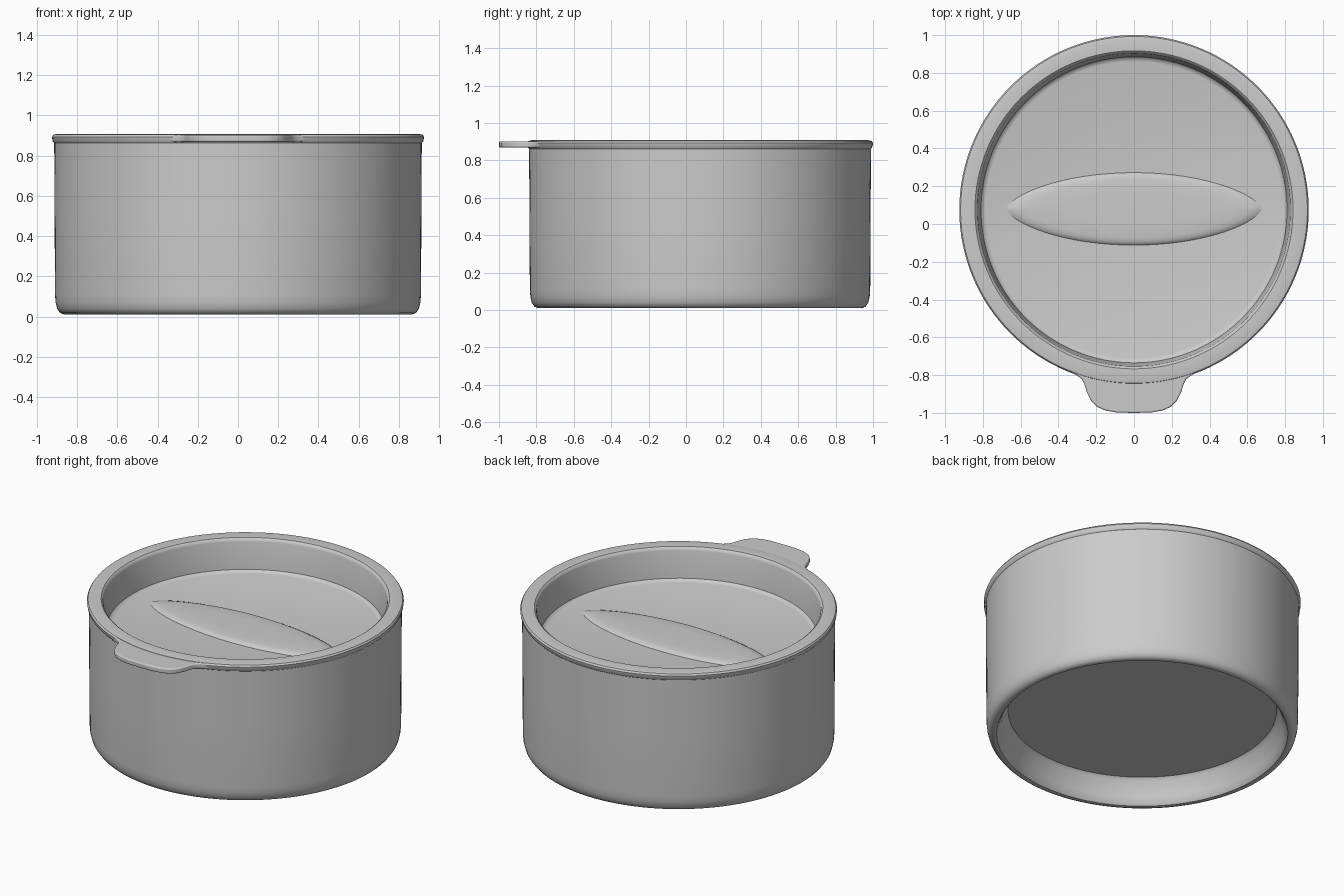
import bpy, bmesh, math

if "Cube" in bpy.data.objects:
    bpy.data.objects.remove(bpy.data.objects["Cube"])

CY = 0.075      # the round container sits behind the front tab
SEG = 128


def finish(name, bm, angle=35):
    bmesh.ops.recalc_face_normals(bm, faces=bm.faces)
    me = bpy.data.meshes.new(name)
    bm.to_mesh(me)
    bm.free()
    ob = bpy.data.objects.new(name, me)
    bpy.context.collection.objects.link(ob)
    bpy.ops.object.select_all(action='DESELECT')
    ob.select_set(True)
    bpy.context.view_layer.objects.active = ob
    bpy.ops.object.shade_smooth_by_angle(angle=math.radians(angle))
    return ob


def lathe(name, profile):
    """Spin an (r, z) profile around the container axis."""
    bm = bmesh.new()
    vs = [bm.verts.new((r, CY, z)) for r, z in profile]
    edges = [bm.edges.new(p) for p in zip(vs, vs[1:])]
    bmesh.ops.spin(bm, geom=vs + edges, cent=(0, CY, 0), axis=(0, 0, 1),
                   angle=math.tau, steps=SEG, use_duplicate=False)
    bmesh.ops.remove_doubles(bm, verts=bm.verts, dist=1e-4)
    return finish(name, bm)


# Bowl: recessed underside, rounded foot, nearly straight wall
lathe("bowl", [(0, 0.17), (0.784, 0.17), (0.80, 0.155), (0.825, 0.06), (0.84, 0.025),
               (0.85, 0.013), (0.865, 0.01), (0.885, 0.018), (0.899, 0.038),
               (0.907, 0.07), (0.91, 0.11), (0.912, 0.50), (0.914, 0.875), (0.87, 0.875)])

# Lid: sunken floor, steep inner wall, flat overhanging rim
lathe("lid", [(0, 0.70), (0.785, 0.70), (0.80, 0.704), (0.81, 0.715), (0.828, 0.885),
              (0.832, 0.898), (0.842, 0.906), (0.90, 0.908), (0.918, 0.904), (0.925, 0.893),
              (0.922, 0.872), (0.914, 0.862), (0.90, 0.862)])

# Pull tab: rounded outline, mirrored left to right
half = [(0.20, -0.775), (0.34, -0.782), (0.30, -0.803), (0.276, -0.822), (0.262, -0.85),
        (0.25, -0.89), (0.228, -0.935), (0.195, -0.968), (0.15, -0.988), (0.09, -0.998),
        (0.0, -1.0)]
outline = half + [(-x, y) for x, y in reversed(half[:-1])]
bm = bmesh.new()
face = bm.faces.new([bm.verts.new((x, y, 0.868)) for x, y in outline])
top = bmesh.ops.extrude_face_region(bm, geom=[face])["geom"]
bmesh.ops.translate(bm, vec=(0, 0, 0.034), verts=[v for v in top if isinstance(v, bmesh.types.BMVert)])
tab = finish("pull_tab", bm)
bev = tab.modifiers.new("soft_edge", 'BEVEL')
bev.width, bev.segments, bev.limit_method = 0.008, 3, 'ANGLE'
bev.angle_limit = math.radians(50)

# Shallow raised lens in the middle of the lid floor
bm = bmesh.new()
N = 64
levels = [(1.0, 0.695), (0.97, 0.705), (0.90, 0.713), (0.80, 0.717), (0.5, 0.719)]
rings = []
for s, z in levels:
    ring = []
    for i in range(N):
        a = math.tau * i / N
        x = math.cos(a)
        y = math.copysign(abs(math.sin(a)) ** 1.3, math.sin(a))   # pointed ends
        ring.append(bm.verts.new((0.685 * s * x, 0.08 + 0.195 * s * y, z)))
    rings.append(ring)
for lo, hi in zip(rings, rings[1:]):
    for i in range(N):
        j = (i + 1) % N
        bm.faces.new((lo[i], lo[j], hi[j], hi[i]))
bm.faces.new(rings[-1])
finish("lid_oval_panel", bm, 60)
